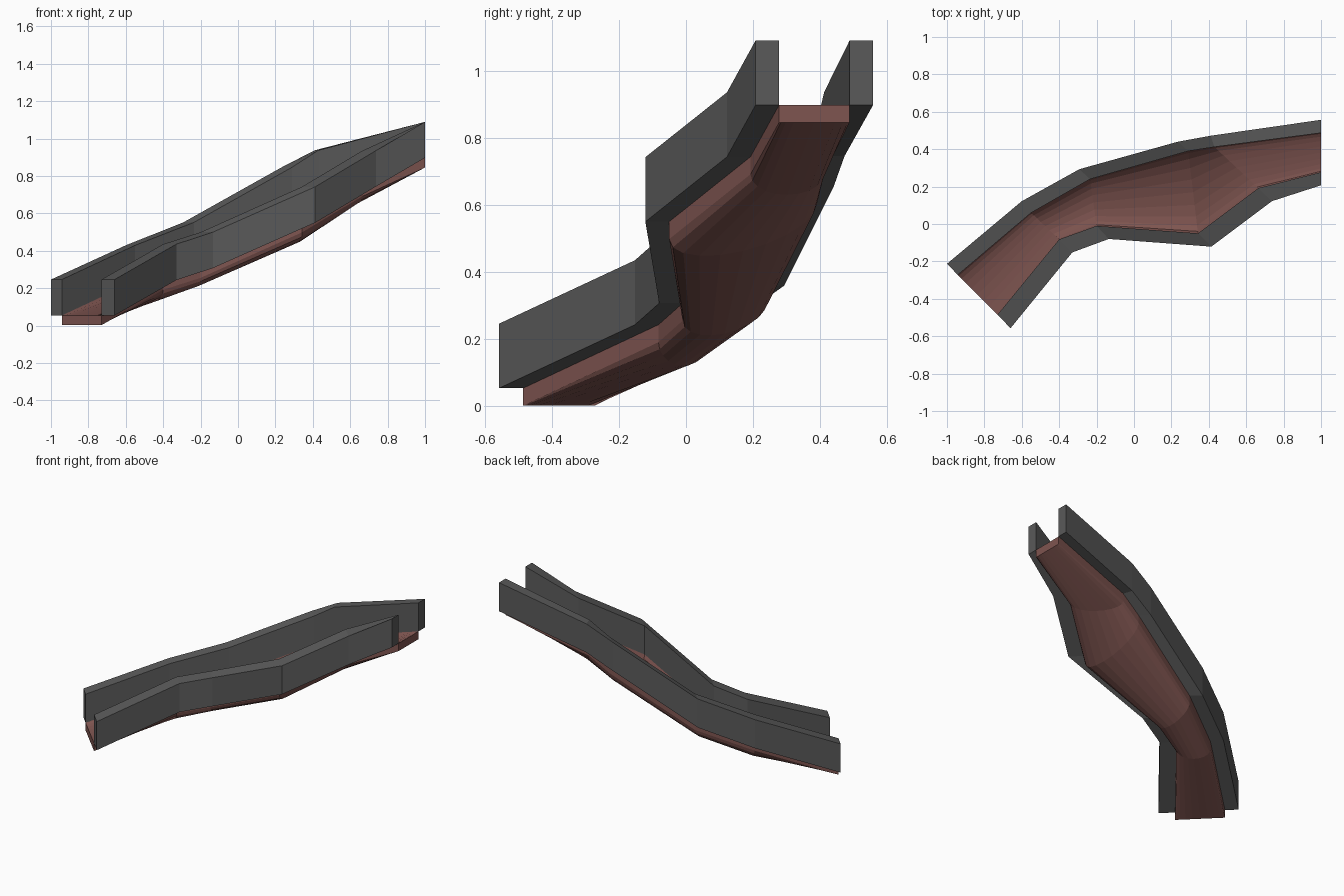
import bpy, math
from mathutils import Vector

if "Cube" in bpy.data.objects:
    bpy.data.objects.remove(bpy.data.objects["Cube"])

WALL_H, SLAB_T, SEG = 0.192, 0.052, 10

# Inner edges of the two walls, outer edges, and floor height at each station
LOW_IN = [(-.73, -.485, .054), (-.40, -.082, .243), (-.20, -.01, .307),
          (.342, -.05, .55), (.665, .192, .743), (1, .277, .897)]
LOW_OUT = [(-.66, -.557), (-.33, -.152), (-.135, -.08), (.413, -.121), (.737, .122), (1, .207)]
UP_IN = [(-.942, -.272, .054), (-.55, .06, .237), (-.235, .24, .36),
         (.29, .39, .655), (.43, .412, .745), (1, .487, .897)]
UP_OUT = [(-1, -.213), (-.60, .122), (-.292, .293), (.235, .44), (.41, .472), (1, .557)]
SAG = [0, .067, .065, .088, .062, 0]   # dip of the rounded floor


def loft(name, rings, color=None):
    """Join closed cross-section rings into a capped solid."""
    n = len(rings[0])
    verts = [v for r in rings for v in r]
    faces = []
    for k in range(len(rings) - 1):
        for i in range(n):
            j = (i + 1) % n
            faces.append((k*n + i, k*n + j, (k+1)*n + j, (k+1)*n + i))
    faces += [tuple(reversed(range(n))), tuple(range((len(rings)-1)*n, len(rings)*n))]
    mesh = bpy.data.meshes.new(name)
    mesh.from_pydata(verts, [], faces)
    ob = bpy.data.objects.new(name, mesh)
    bpy.context.collection.objects.link(ob)
    if color:
        mat = bpy.data.materials.new(name + "_color")
        mat.diffuse_color = color
        mat.use_nodes = True
        mat.node_tree.nodes["Principled BSDF"].inputs["Base Color"].default_value = mat.diffuse_color
        mesh.materials.append(mat)
    # consistent outward normals
    import bmesh
    bm = bmesh.new()
    bm.from_mesh(mesh)
    bmesh.ops.recalc_face_normals(bm, faces=bm.faces)
    bm.to_mesh(mesh)
    bm.free()
    return ob


# Side walls
def wall(name, inner, outer):
    loft(name, [[(x, y, z), (ox, oy, z), (ox, oy, z + WALL_H), (x, y, z + WALL_H)]
                for (x, y, z), (ox, oy) in zip(inner, outer)], (.10, .10, .10, 1))


wall("near_wall", LOW_IN, LOW_OUT)
wall("far_wall", UP_IN, UP_OUT)

# Trough floor: flat at both ends, rounded in between
rings = []
for a, b, sag in zip(LOW_IN, UP_IN, SAG):
    top = []
    for i in range(SEG + 1):
        ang = math.pi * i / SEG
        p = Vector(a).lerp(Vector(b), (1 - math.cos(ang)) / 2)
        p.z -= sag * math.sin(ang)
        top.append(p)
    rings.append(top + [p - Vector((0, 0, SLAB_T)) for p in reversed(top)])
loft("trough_floor", rings, (.21, .09, .08, 1))
